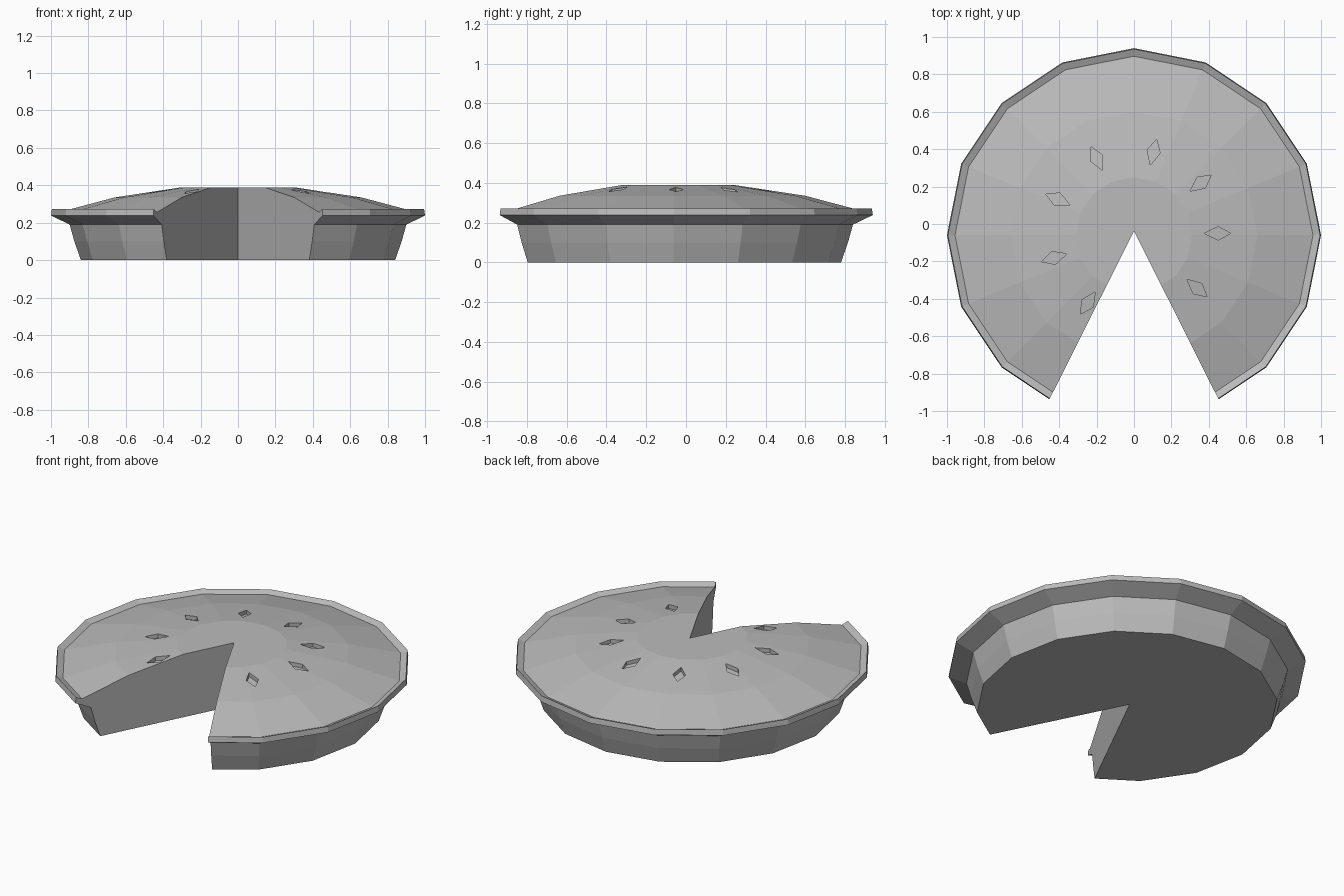
import bpy, bmesh, math
from mathutils import Matrix, Vector

SIDES = 16
CENTRE_Y = -0.06
DEPTH = 0.025

if "Cube" in bpy.data.objects:
    bpy.data.objects.remove(bpy.data.objects["Cube"], do_unlink=True)

crust_grey = bpy.data.materials.new("crust_grey")
crust_grey.use_nodes = True
colour = (0.5, 0.5, 0.5, 1)
crust_grey.diffuse_color = colour
crust_grey.node_tree.nodes["Principled BSDF"].inputs["Base Color"].default_value = colour


def add_object(name, bm):
    bmesh.ops.recalc_face_normals(bm, faces=bm.faces)
    mesh = bpy.data.meshes.new(name)
    bm.to_mesh(mesh)
    bm.free()
    mesh.materials.append(crust_grey)
    obj = bpy.data.objects.new(name, mesh)
    bpy.context.collection.objects.link(obj)
    return obj


def lathe(name, profile):
    """Closed faceted solid of revolution with flat caps."""
    bm = bmesh.new()
    rings = []
    for r, z in profile:
        angles = [math.tau * i / SIDES for i in range(SIDES)]
        rings.append([bm.verts.new((r * math.cos(a), CENTRE_Y + r * math.sin(a), z))
                      for a in angles])
    for low, high in zip(rings, rings[1:]):
        for i in range(SIDES):
            j = (i + 1) % SIDES
            bm.faces.new((low[i], low[j], high[j], high[i]))
    bm.faces.new(rings[0])
    bm.faces.new(rings[-1])
    return add_object(name, bm)


def prism(bm, base, rise):
    """Extrude a polygon straight up."""
    low = [bm.verts.new(p) for p in base]
    high = [bm.verts.new(p + Vector((0, 0, rise))) for p in base]
    bm.faces.new(low)
    bm.faces.new(high)
    for i in range(len(low)):
        j = (i + 1) % len(low)
        bm.faces.new((low[i], low[j], high[j], high[i]))


def carve(target, cutter):
    mod = target.modifiers.new("carve", 'BOOLEAN')
    mod.operation = 'DIFFERENCE'
    mod.solver = 'EXACT'
    mod.object = cutter
    bpy.context.view_layer.objects.active = target
    bpy.ops.object.modifier_apply(modifier=mod.name)
    bpy.data.objects.remove(cutter, do_unlink=True)


# Dish, rim and domed lid as one turned solid
pie = lathe("pie", [(0.84, 0), (0.875, 0.1), (0.9, 0.19), (1, 0.238), (0.995, 0.272),
                    (0.957, 0.256), (0.66, 0.335), (0.31, 0.388)])

# Missing slice at the front
bm = bmesh.new()
prism(bm, [Vector(p) for p in ((0, -0.038, -0.5), (0.75, -1.53, -0.5), (-0.75, -1.53, -0.5))], 2)
carve(pie, add_object("slice_cutter", bm))

# Ring of kite-shaped steam vents, floors parallel to the sloping lid
bm = bmesh.new()
kite = [(0.375, 0), (0.45, -0.036), (0.517, 0), (0.45, 0.036)]
for degrees in (-41, 0, 37, 76.5, 116.5, 156, 197, 236.5):
    turn = Matrix.Translation((0, -0.05, 0)) @ Matrix.Rotation(math.radians(degrees), 4, 'Z')
    prism(bm, [turn @ Vector((r, t, 0.367 - 0.151 * (r - 0.45) - DEPTH)) for r, t in kite], 0.2)
carve(pie, add_object("vent_cutter", bm))
